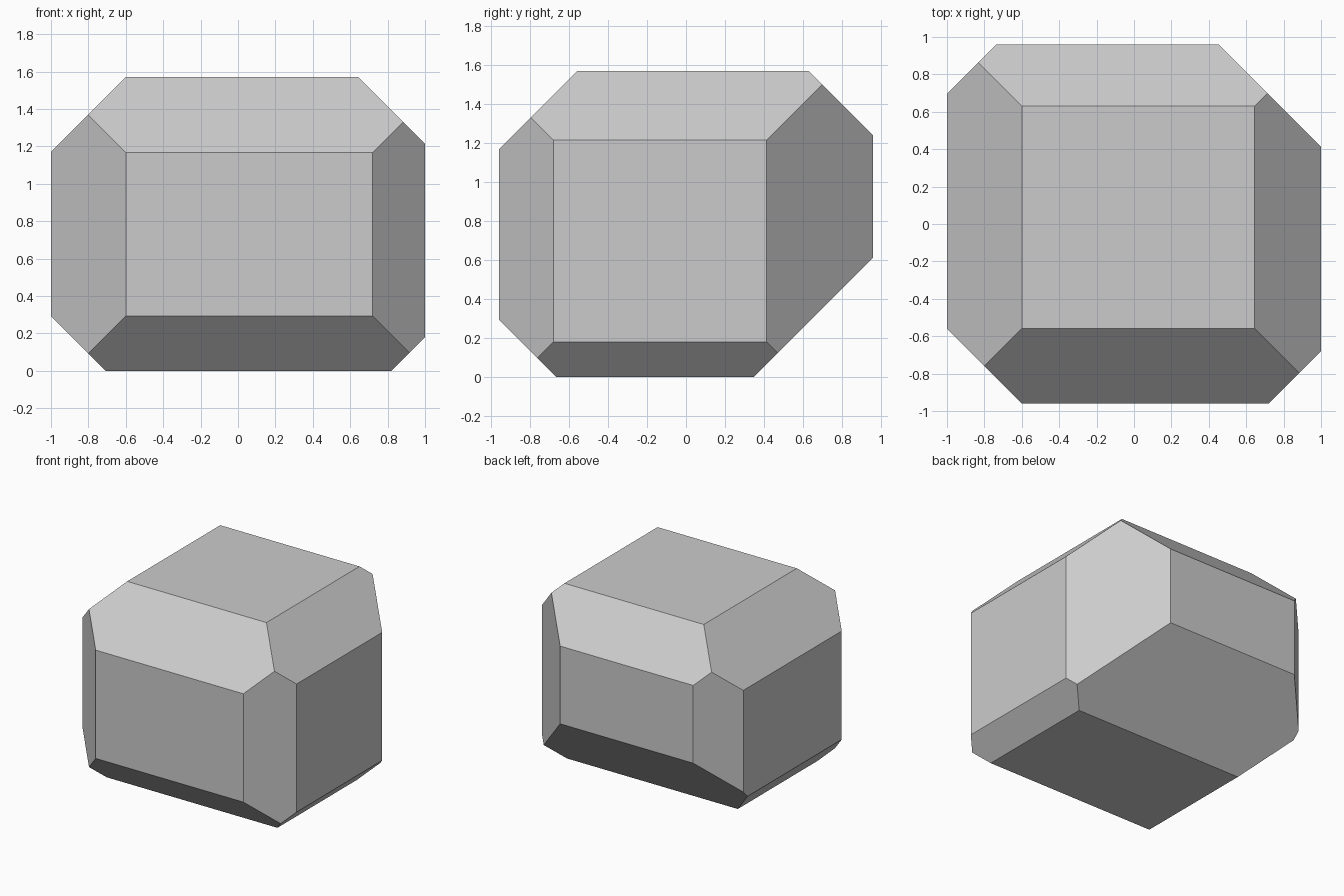
import bpy, bmesh
from mathutils import Vector, Matrix

if "Cube" in bpy.data.objects:
    bpy.data.objects.remove(bpy.data.objects["Cube"])

W, D, H = 2.0, 1.92, 1.57

# Starting block, standing on z = 0
bm = bmesh.new()
bmesh.ops.create_cube(bm, size=1, matrix=Matrix.Translation((0, 0, H / 2)) @ Matrix.Diagonal((W, D, H, 1)))


def chamfer(normal, limit):
    """Cut away everything where normal . p > limit and cap the opening."""
    n = Vector(normal)
    bmesh.ops.bisect_plane(bm, geom=bm.verts[:] + bm.edges[:] + bm.faces[:], dist=1e-5,
                           plane_co=n * limit / n.length_squared, plane_no=n, clear_outer=True)
    bmesh.ops.holes_fill(bm, edges=[e for e in bm.edges if e.is_boundary], sides=0)


# One 45-degree cut per block edge, each with its own depth
CUTS = [
    ((0, -1, 1), 2.128), ((0, 1, 1), 2.20), ((-1, 0, 1), 2.17), ((1, 0, 1), 2.215),      # top edges
    ((0, -1, -1), 0.667), ((0, 1, -1), 0.348), ((-1, 0, -1), 0.707), ((1, 0, -1), 0.82),  # bottom edges
    ((-1, -1, 0), 1.56), ((1, -1, 0), 1.68), ((-1, 1, 0), 1.697), ((1, 1, 0), 1.413),     # upright edges
]
for normal, limit in CUTS:
    chamfer(normal, limit)

bmesh.ops.recalc_face_normals(bm, faces=bm.faces[:])
mesh = bpy.data.meshes.new("faceted_block")
bm.to_mesh(mesh)
bm.free()
bpy.context.collection.objects.link(bpy.data.objects.new("faceted_block", mesh))
